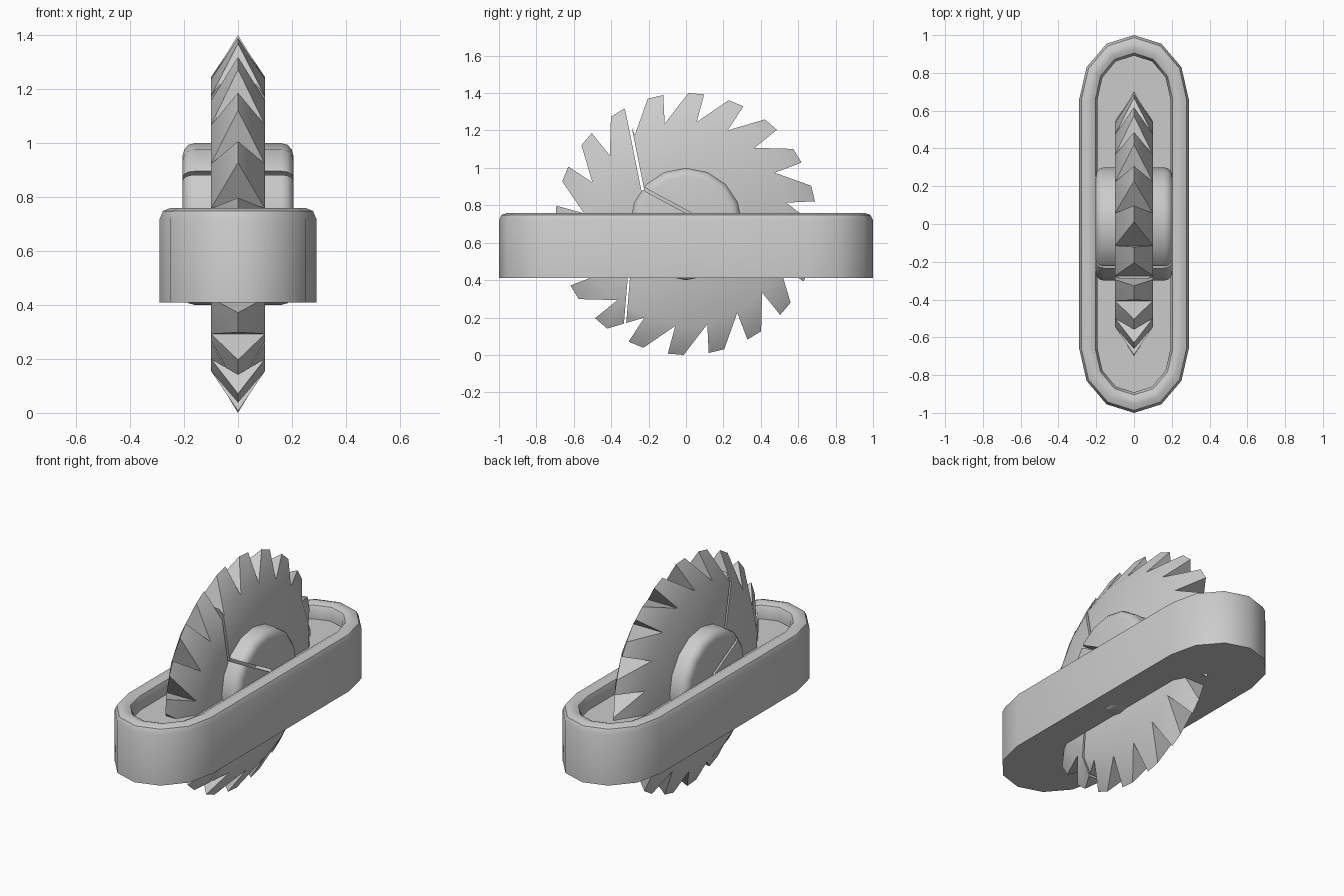
import bpy, bmesh
from math import sin, cos, pi, radians, atan2, hypot

if "Cube" in bpy.data.objects:
    bpy.data.objects.remove(bpy.data.objects["Cube"])

CZ = 0.70  # axle height


def make(name, bm, angle=None):
    bmesh.ops.recalc_face_normals(bm, faces=bm.faces)
    me = bpy.data.meshes.new(name)
    bm.to_mesh(me)
    bm.free()
    ob = bpy.data.objects.new(name, me)
    bpy.context.collection.objects.link(ob)
    if angle:
        smooth(ob, angle)
    return ob


def select(ob):
    bpy.ops.object.select_all(action='DESELECT')
    ob.select_set(True)
    bpy.context.view_layer.objects.active = ob


def smooth(ob, angle):
    select(ob)
    bpy.ops.object.shade_smooth_by_angle(angle=radians(angle))


def crack(ob, p, q, width):
    """Cut a thin straight crack through a part, along p-q in the yz plane."""
    bpy.ops.mesh.primitive_cube_add(
        size=1, location=(0, (p[0] + q[0]) / 2, (p[1] + q[1]) / 2),
        rotation=(atan2(q[1] - p[1], q[0] - p[0]), 0, 0))
    cutter = bpy.context.object
    cutter.scale = (1, hypot(q[0] - p[0], q[1] - p[1]), width)
    cutter.hide_render = True
    mod = ob.modifiers.new("crack", 'BOOLEAN')
    mod.operation = 'DIFFERENCE'
    mod.solver = 'EXACT'
    mod.object = cutter
    select(ob)
    bpy.ops.object.modifier_apply(modifier=mod.name)
    bpy.data.objects.remove(cutter)


# Oblong frame: stacked inset rings from the flat base, over the rim, to the tray floor
bm = bmesh.new()
profile = [(0, 0.41), (0, 0.72), (0.012, 0.748), (0.04, 0.76), (0.06, 0.76),
           (0.085, 0.748), (0.097, 0.72), (0.097, 0.67)]
rings = []
for inset, z in profile:
    rx, ry = 0.29 - inset, 0.34 - inset * 1.12
    ring = []
    for end in (1, -1):
        for k in range(7):
            a = k * pi / 6
            ring.append(bm.verts.new((end * rx * cos(a), end * (0.66 + ry * sin(a)), z)))
    rings.append(ring)
for a, b in zip(rings, rings[1:]):
    for i in range(len(a)):
        j = (i + 1) % len(a)
        bm.faces.new((a[i], a[j], b[j], b[i]))
bm.faces.new(rings[0])
bm.faces.new(rings[-1])
make("frame", bm, 40)

# Saw blade: 20 raked teeth, sides bevelled to a knife edge
bm = bmesh.new()
N, R, ROOT, HALF = 20, 0.70, 0.548, 0.10


def polar(x, r, deg):
    return bm.verts.new((x, r * cos(radians(deg)), CZ + r * sin(radians(deg))))


teeth = []
for i in range(N):
    t = 28 - i * 360 / N
    teeth.append((polar(0, R, t + 7), polar(0, R, t),
                  polar(HALF, ROOT, t + 2), polar(-HALF, ROOT, t + 2)))
for i, (back, tip, right, left) in enumerate(teeth):
    _, _, pr, pl = teeth[i - 1]
    bm.faces.new((pr, pl, back))
    bm.faces.new((right, left, tip))
    bm.faces.new((pr, back, tip, right))
    bm.faces.new((pl, left, tip, back))
bm.faces.new([t[2] for t in teeth])
bm.faces.new([t[3] for t in teeth])
blade = make("saw_blade", bm)
crack(blade, (-0.327, 1.36), (-0.225, 0.85), 0.016)
crack(blade, (-0.30, 0.48), (-0.335, 0.06), 0.012)
smooth(blade, 40)

# Hub: rounded cylinder on the axle
bpy.ops.mesh.primitive_cylinder_add(vertices=16, radius=0.30, depth=0.41,
                                    location=(0, 0, CZ), rotation=(0, pi / 2, 0))
hub = bpy.context.object
hub.name = "hub"
bev = hub.modifiers.new("round", 'BEVEL')
bev.width = 0.045
bev.segments = 3
bev.limit_method = 'ANGLE'
bev.angle_limit = radians(40)
select(hub)
bpy.ops.object.modifier_apply(modifier=bev.name)
crack(hub, (-0.34, 0.95), (0.03, 0.75), 0.016)
smooth(hub, 40)
